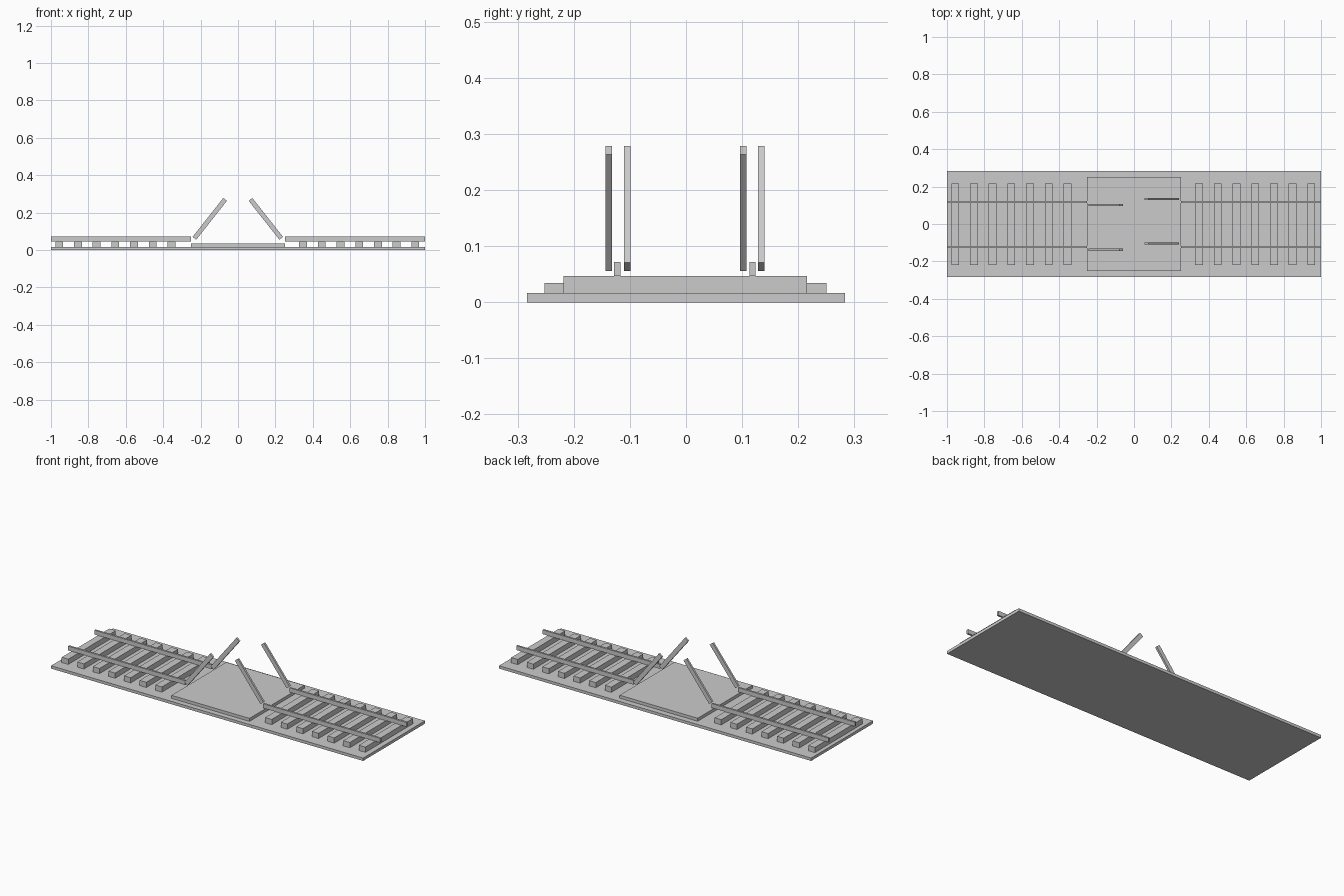
import bpy
import math

if "Cube" in bpy.data.objects:
    bpy.data.objects.remove(bpy.data.objects["Cube"])

grey = bpy.data.materials.new("plain_grey")
grey.diffuse_color = (0.6, 0.6, 0.6, 1)
grey.use_nodes = True
grey.node_tree.nodes["Principled BSDF"].inputs["Base Color"].default_value = grey.diffuse_color


def box(name, x, y, z, tilt=0.0):
    """Box from (min, max) ranges, optionally tilted about its centre around y."""
    centre = [(a + b) / 2 for a, b in (x, y, z)]
    bpy.ops.mesh.primitive_cube_add(size=1, location=centre, rotation=(0, tilt, 0))
    ob = bpy.context.object
    ob.name = name
    ob.scale = [b - a for a, b in (x, y, z)]
    ob.data.materials.append(grey)
    return ob


# Ground slab and raised crossing deck
box("base_slab", (-1, 1), (-0.283, 0.283), (0, 0.0165))
box("crossing_deck", (-0.25, 0.25), (-0.252, 0.25), (0.0165, 0.034))

# Sleepers on each side of the crossing
for side, start in (("left", -0.956), ("right", 0.348)):
    for i in range(7):
        x = start + 0.1 * i
        box(f"sleeper_{side}_{i + 1}", (x - 0.021, x + 0.021),
            (-0.218, 0.216), (0.0165, 0.0467))

# Rails, interrupted by the crossing
for side, x in (("left", (-1, -0.25)), ("right", (0.25, 1))):
    for name, y in (("front", -0.1225), ("back", 0.1185)):
        box(f"rail_{name}_{side}", x, (y - 0.0055, y + 0.0055), (0.0467, 0.0715))

# Raised rail pieces leaning in over the deck
LENGTH, THICK, Z = 0.265, 0.0248, 0.167
lean = math.atan2(0.62, 0.785)
for side, x, tilt, ys in (("left", -0.151, lean, (-0.138, 0.102)),
                          ("right", 0.149, -lean, (-0.105, 0.1345))):
    for name, y in zip(("front", "back"), ys):
        box(f"raised_rail_{name}_{side}", (x - THICK / 2, x + THICK / 2),
            (y - 0.0058, y + 0.0058), (Z - LENGTH / 2, Z + LENGTH / 2), tilt)
